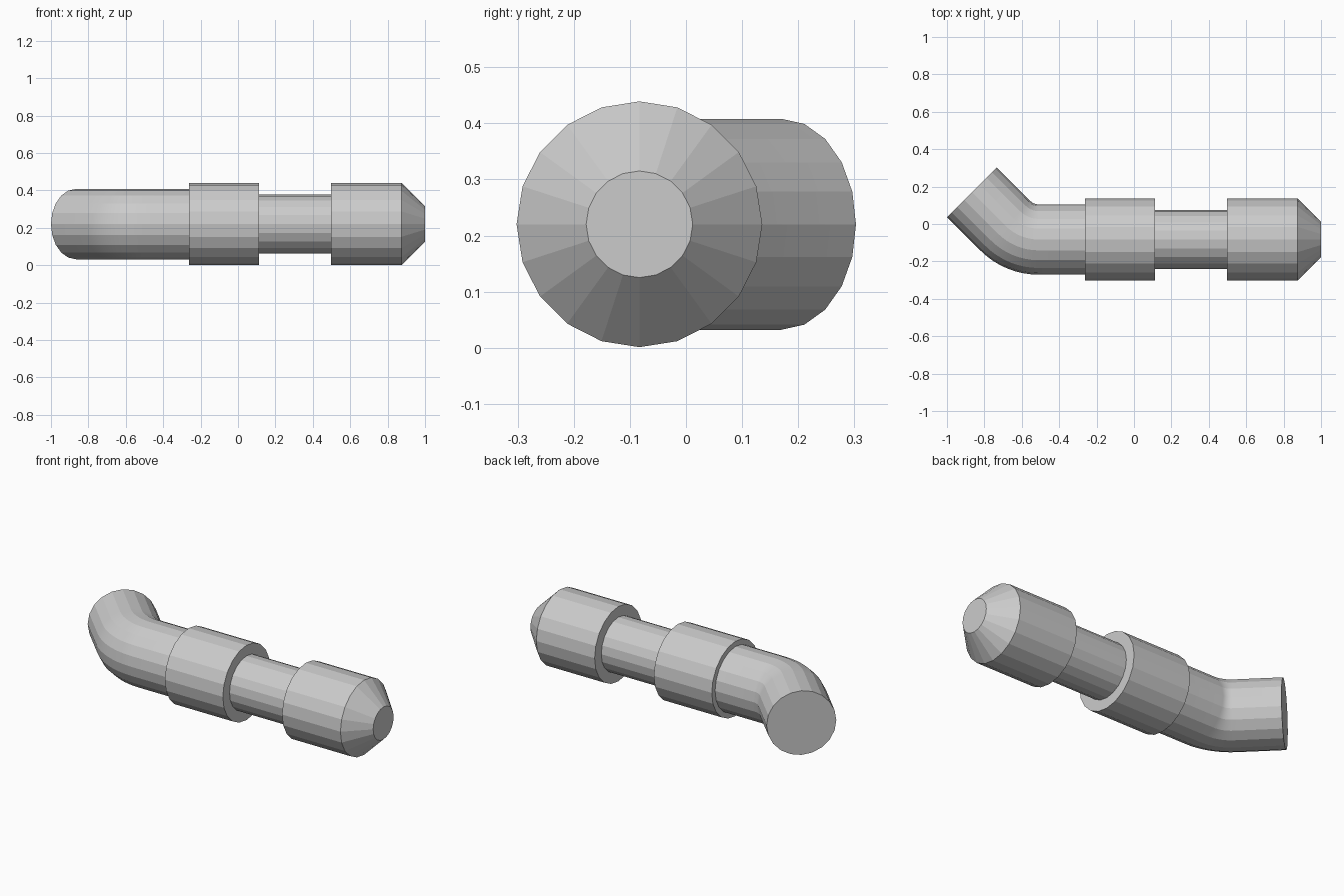
import bpy, bmesh
from math import sin, cos, pi, radians
from mathutils import Vector

if "Cube" in bpy.data.objects:
    bpy.data.objects.remove(bpy.data.objects["Cube"])

SIDES = 20
Y, Z = -0.083, 0.22          # main axis of the straight section
PIPE_R = 0.188


def sweep(name, rings, cap_start, cap_end):
    """Skin circular rings (x, y, turn angle, radius) lying along the path."""
    bm = bmesh.new()
    loops = []
    for x, y, turn, r in rings:
        side = Vector((sin(turn), cos(turn), 0))
        centre = Vector((x, y, Z))
        loops.append([bm.verts.new(centre + side * r * cos(a) + Vector((0, 0, r * sin(a))))
                      for a in (2 * pi * i / SIDES for i in range(SIDES))])
    for a, b in zip(loops, loops[1:]):
        for i in range(SIDES):
            j = (i + 1) % SIDES
            bm.faces.new((a[i], a[j], b[j], b[i]))
    if cap_start:
        bm.faces.new(loops[0])
    if cap_end:
        bm.faces.new(loops[-1])
    bmesh.ops.recalc_face_normals(bm, faces=bm.faces)
    mesh = bpy.data.meshes.new(name)
    bm.to_mesh(mesh)
    bm.free()
    obj = bpy.data.objects.new(name, mesh)
    bpy.context.collection.objects.link(obj)
    return obj


# Stepped straight body: tapered nose, wide head, thin neck, wide collar
profile = [(1.0, 0.095), (0.875, 0.219), (0.497, 0.219), (0.497, 0.157),
           (0.113, 0.157), (0.113, 0.219), (-0.262, 0.219), (-0.262, PIPE_R)]
sweep("stepped_body", [(x, Y, 0, r) for x, r in profile], True, False)

# Elbow pipe: straight run, 45 degree bend, angled end with a flat cap
BEND_R, START_X, STEPS = 0.25, -0.51, 8
path = [(-0.262, Y, 0, PIPE_R)]
for i in range(STEPS + 1):
    t = radians(45) * i / STEPS
    path.append((START_X - BEND_R * sin(t), Y + BEND_R * (1 - cos(t)), t, PIPE_R))
path.append((-0.867, 0.17, radians(45), PIPE_R))
elbow = sweep("elbow_pipe", path, False, True)

# Blend the bend softly while keeping the cap edge crisp
bpy.context.view_layer.objects.active = elbow
elbow.select_set(True)
bpy.ops.object.shade_smooth_by_angle(angle=radians(15))
